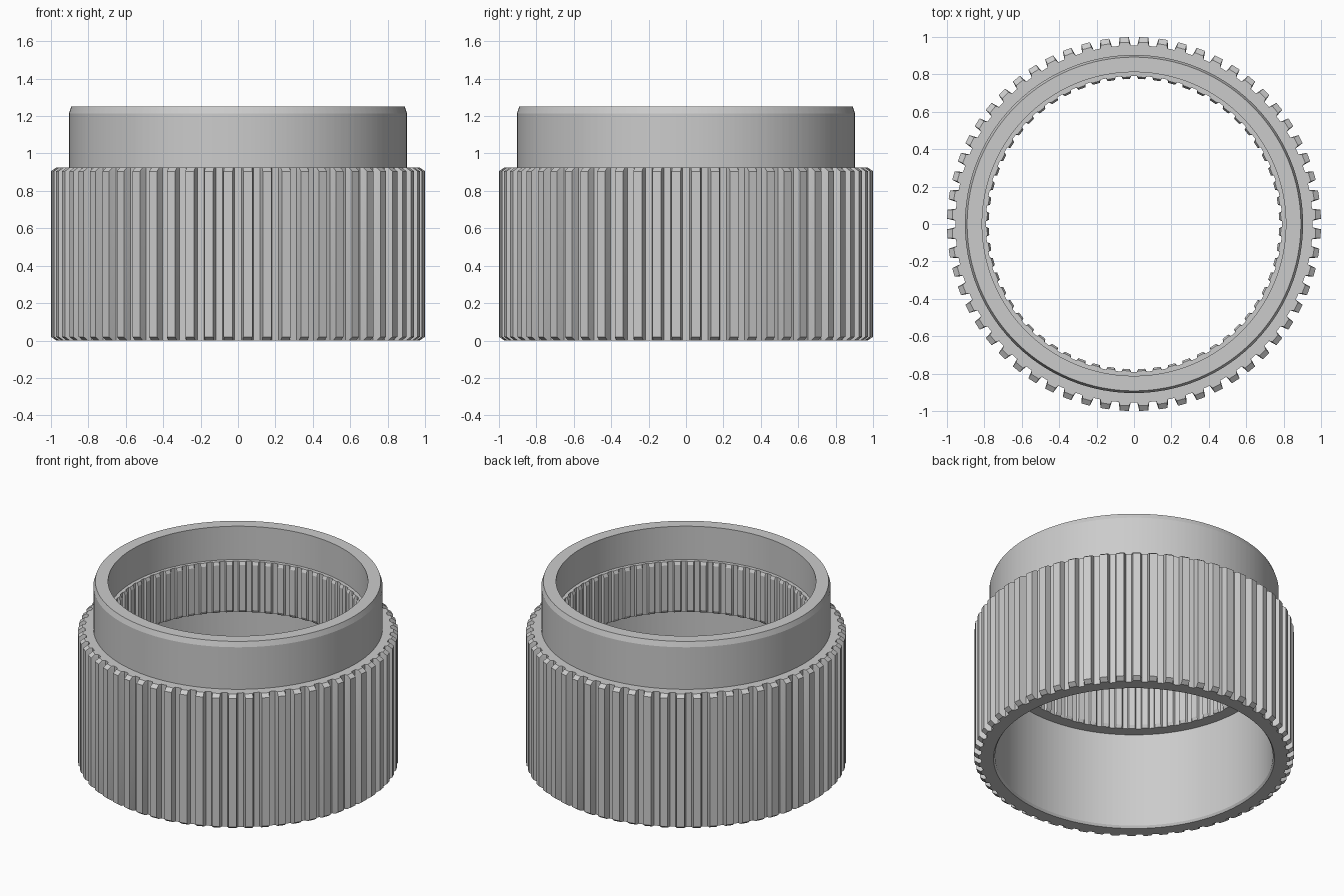
import bpy, bmesh
from math import pi, cos, sin

if "Cube" in bpy.data.objects:
    bpy.data.objects.remove(bpy.data.objects["Cube"])

TEETH = 60
PITCH = 2 * pi / TEETH
# points across one tooth: (fraction of pitch, is it on the tooth tip)
TOOTH = [(-0.32, False), (-0.23, True), (0.23, True), (0.32, False)]

# closed cross-section: (z, radius at tooth root, radius at tooth tip)
PROFILE = [
    # outer toothed band with chamfered tooth ends
    (0.0, 0.955, 0.972), (0.02, 0.955, 1.0), (0.905, 0.955, 1.0), (0.925, 0.955, 0.972),
    # plain collar with chamfered rim
    (0.925, 0.904, 0.904), (1.215, 0.904, 0.904), (1.25, 0.892, 0.892), (1.25, 0.812, 0.812),
    # step down to the inner splines
    (1.02, 0.812, 0.812), (1.02, 0.792, 0.786), (1.0, 0.792, 0.776),
    (0.69, 0.792, 0.776), (0.67, 0.792, 0.786),
    # wider lower bore
    (0.67, 0.868, 0.868), (0.015, 0.868, 0.868), (0.0, 0.878, 0.878),
]

bm = bmesh.new()
rings = []
for z, root, tip in PROFILE:
    ring = []
    for i in range(TEETH):
        for frac, on_tip in TOOTH:
            a = (i + 0.5 + frac) * PITCH
            r = tip if on_tip else root
            ring.append(bm.verts.new((r * cos(a), r * sin(a), z)))
    rings.append(ring)

n = TEETH * len(TOOTH)
for k, lower in enumerate(rings):
    upper = rings[(k + 1) % len(rings)]
    for i in range(n):
        j = (i + 1) % n
        bm.faces.new((lower[i], lower[j], upper[j], upper[i]))
bmesh.ops.recalc_face_normals(bm, faces=bm.faces)

mesh = bpy.data.meshes.new("splined_sleeve")
bm.to_mesh(mesh)
bm.free()
sleeve = bpy.data.objects.new("splined_sleeve", mesh)
bpy.context.collection.objects.link(sleeve)

# smooth walls, crisp teeth
bpy.context.view_layer.objects.active = sleeve
sleeve.select_set(True)
bpy.ops.object.shade_smooth_by_angle(angle=0.26)
